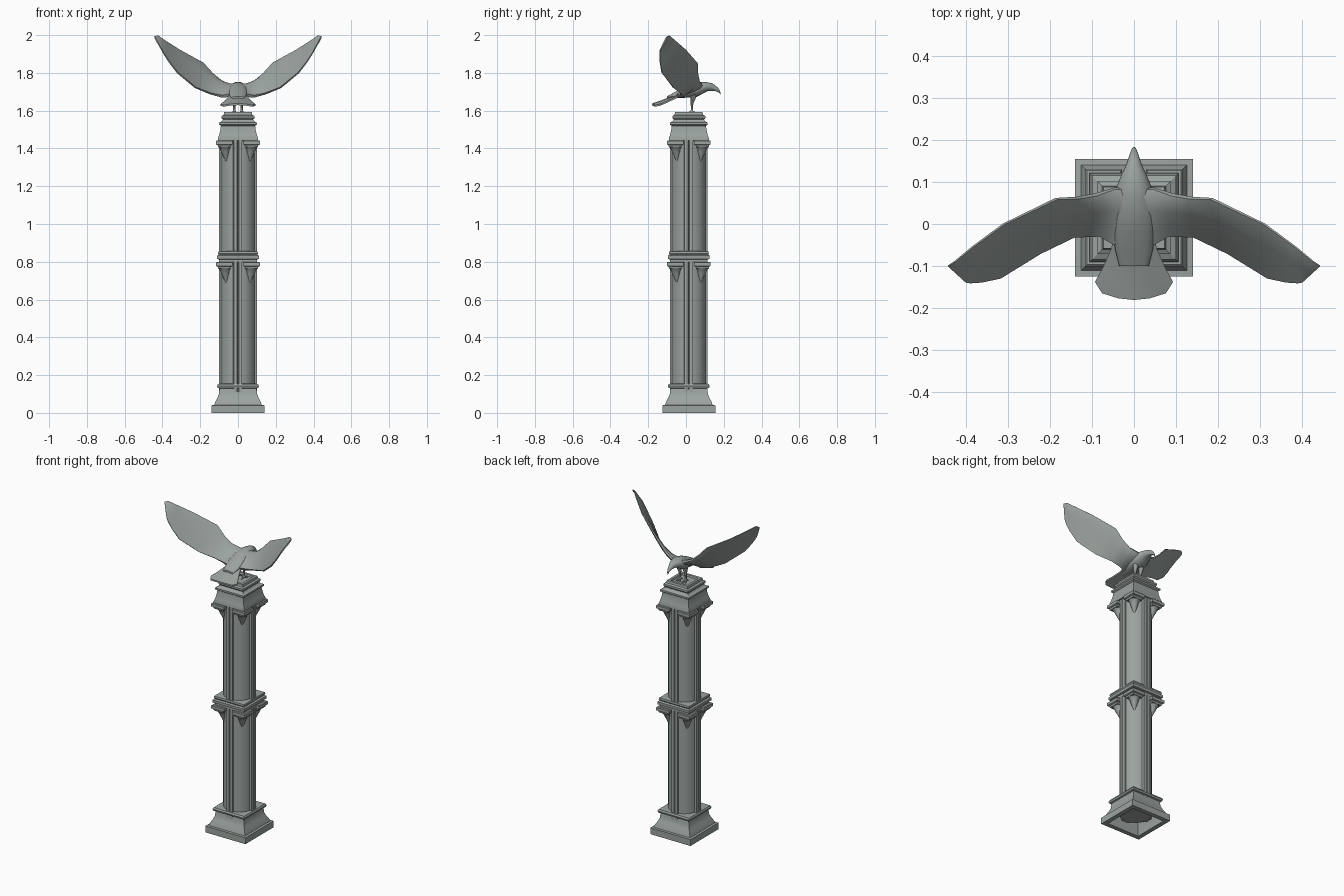
import bpy, bmesh, math
from mathutils import Vector

if "Cube" in bpy.data.objects:
    bpy.data.objects.remove(bpy.data.objects["Cube"])

CY = 0.015  # pillar centre in y
stone = bpy.data.materials.new("grey_green_stone")
stone.diffuse_color = (0.33, 0.37, 0.35, 1)
stone.use_nodes = True
stone.node_tree.nodes["Principled BSDF"].inputs["Base Color"].default_value = stone.diffuse_color


def finish(name, bm, angle=35):
    bmesh.ops.remove_doubles(bm, verts=bm.verts, dist=1e-5)
    bmesh.ops.recalc_face_normals(bm, faces=bm.faces)
    me = bpy.data.meshes.new(name)
    bm.to_mesh(me)
    bm.free()
    ob = bpy.data.objects.new(name, me)
    bpy.context.collection.objects.link(ob)
    me.materials.append(stone)
    bpy.ops.object.select_all(action='DESELECT')
    ob.select_set(True)
    bpy.context.view_layer.objects.active = ob
    bpy.ops.object.shade_smooth_by_angle(angle=math.radians(angle))
    return ob


def loft(bm, rings, cap_start=True, cap_end=True):
    """Skin a list of closed rings of points."""
    vr = [[bm.verts.new(p) for p in r] for r in rings]
    n = len(vr[0])
    for a, b in zip(vr, vr[1:]):
        for i in range(n):
            bm.faces.new((a[i], a[(i + 1) % n], b[(i + 1) % n], b[i]))
    if cap_start:
        bm.faces.new(vr[0])
    if cap_end:
        bm.faces.new(vr[-1])


def square(h, z, cx=0, cy=CY):
    return [(cx + sx * h, cy + sy * h, z) for sx, sy in ((-1, -1), (1, -1), (1, 1), (-1, 1))]


def ellipse(c, u, v, n=12):
    return [c + u * math.cos(2 * math.pi * i / n) + v * math.sin(2 * math.pi * i / n) for i in range(n)]


def moulding(name, profile, cap_start=True):
    bm = bmesh.new()
    loft(bm, [square(h, z) for h, z in profile], cap_start)
    return finish(name, bm, 20)


# Square mouldings: hollow base, middle band, capital with recessed top
moulding("base", [(.095, .13), (.098, .09), (.112, .03), (.112, 0), (.14, 0), (.14, .04),
                  (.126, .042), (.12, .06), (.108, .082), (.101, .10), (.098, .13), (.108, .133),
                  (.111, .143), (.106, .153), (.09, .155)], False)
moulding("middle_band", [(.10, .798), (.10, .812), (.11, .815), (.111, .832), (.102, .838),
                         (.106, .845), (.104, .855), (.09, .858)])
moulding("capital", [(.095, 1.44), (.106, 1.442), (.106, 1.453), (.10, 1.47), (.093, 1.50),
                     (.091, 1.52), (.10, 1.526), (.10, 1.537), (.087, 1.543), (.08, 1.552),
                     (.087, 1.56), (.087, 1.572), (.076, 1.578), (.073, 1.592), (.058, 1.592),
                     (.055, 1.582)])


# Shafts: round core with a grooved pilaster on each face
def shaft(name, z0, z1):
    outline = []
    for k in range(4):
        q = math.pi / 2 * k
        pts = [(.100, -.022), (.100, -.004), (.094, 0), (.100, .004), (.100, .022)]
        pts += [(.092 * math.cos(math.radians(a)), .092 * math.sin(math.radians(a)))
                for a in range(14, 77, 6)]
        outline += [(x * math.cos(q) - y * math.sin(q), x * math.sin(q) + y * math.cos(q) + CY)
                    for x, y in pts]
    bm = bmesh.new()
    loft(bm, [[(x, y, z) for x, y in outline] for z in (z0, z1)])
    finish(name, bm, 30)


shaft("lower_shaft", .05, .80)
shaft("upper_shaft", .85, 1.445)


# Corner corbels: pointed drop under a square block
def corbels(name, top):
    bm = bmesh.new()
    for sx in (-1, 1):
        for sy in (-1, 1):
            drop = []
            for d, r, dz in ((.062, .004, -.112), (.064, .014, -.085), (.067, .022, -.062),
                             (.069, .027, -.045), (.070, .034, -.036)):
                c = Vector((sx * d, CY + sy * d, top + dz))
                drop.append(ellipse(c, Vector((r, 0, 0)), Vector((0, r, 0))))
            loft(bm, drop)
            loft(bm, [square(h, top + dz, sx * .072, CY + sy * .072) for h, dz in
                      ((.033, -.036), (.036, -.026), (.044, -.022), (.044, -.004), (.040, 0))])
    finish(name, bm)


corbels("lower_corbels", .80)
corbels("upper_corbels", 1.443)

# Bird body, head and hooked beak: (y, z, half width, half height)
bm = bmesh.new()
body = [(-.10, 1.668, .035, .008), (-.06, 1.682, .045, .016), (-.02, 1.694, .05, .026),
        (.02, 1.704, .053, .035), (.06, 1.712, .049, .038), (.09, 1.722, .041, .031),
        (.115, 1.727, .031, .023), (.138, 1.725, .020, .020), (.155, 1.719, .014, .015),
        (.170, 1.709, .009, .011), (.180, 1.697, .005, .008), (.183, 1.685, .002, .003)]
loft(bm, [ellipse(Vector((0, y, z)), Vector((w, 0, 0)), Vector((0, 0, h)), 16) for y, z, w, h in body])
finish("bird_body", bm, 60)

# Wings: leading and trailing edge points with thickness, mirrored
wing = [((.0, .085, 1.735), (.0, -.055, 1.685), .018),
        ((.045, .085, 1.738), (.05, -.045, 1.680), .017),
        ((.09, .07, 1.758), (.085, -.025, 1.676), .015),
        ((.135, .062, 1.797), (.145, -.028, 1.690), .012),
        ((.185, .060, 1.853), (.225, -.068, 1.722), .009),
        ((.31, .0, 1.922), (.32, -.128, 1.80), .007),
        ((.385, -.055, 1.970), (.365, -.138, 1.858), .006),
        ((.425, -.088, 1.998), (.392, -.140, 1.900), .005),
        ((.443, -.10, 1.992), (.402, -.138, 1.918), .005)]
for side, sx in (("left", -1), ("right", 1)):
    bm = bmesh.new()
    rings = []
    for i, (le, te, t) in enumerate(wing):
        a, b = Vector(le), Vector(te)
        nxt, prv = wing[min(i + 1, len(wing) - 1)], wing[max(i - 1, 0)]
        span = (Vector(nxt[0]) + Vector(nxt[1]) - Vector(prv[0]) - Vector(prv[1]))
        n = span.cross(a - b).normalized()
        shape = ((0, .35), (.12, .9), (.35, 1), (.7, .75), (1, .55))
        up = [a.lerp(b, s) + n * t * h for s, h in shape]
        low = [a.lerp(b, s) - n * t * h for s, h in reversed(shape)]
        rings.append([Vector((p.x * sx, p.y, p.z)) for p in up + low])
    loft(bm, rings)
    finish(side + "_wing", bm, 50)

# Tail fan: arched, thin, with a rounded end
bm = bmesh.new()
rings = []
for w, y_mid, y_edge, z, arch in ((.045, -.02, -.02, 1.694, .006), (.055, -.07, -.06, 1.674, .008),
                                  (.075, -.12, -.105, 1.655, .010), (.093, -.160, -.138, 1.641, .010),
                                  (.076, -.181, -.165, 1.634, .008)):
    us = [-1, -.5, 0, .5, 1]
    top = [Vector((u * w, y_mid + (y_edge - y_mid) * u * u, z + .004 - arch * u * u)) for u in us]
    rings.append(top + [p - Vector((0, 0, .009)) for p in reversed(top)])
loft(bm, rings)
finish("tail", bm, 40)

# Legs with feathered thighs, and feet with toes
for side, sx in (("left", -1), ("right", 1)):
    bm = bmesh.new()
    leg = ((.040, 1.690, .018), (.037, 1.665, .015), (.033, 1.645, .009), (.031, 1.625, .006),
           (.031, 1.605, .006), (.031, 1.594, .009))
    loft(bm, [ellipse(Vector((sx * .02, y, z)), Vector((r, 0, 0)), Vector((0, r, 0)), 10) for y, z, r in leg])
    for ang in (55, 90, 125, 270):
        d = Vector((math.cos(math.radians(ang)), math.sin(math.radians(ang)), 0))
        s = Vector((-d.y, d.x, 0))
        c = Vector((sx * .02, .031, 1.594))
        loft(bm, [ellipse(c + d * l - Vector((0, 0, drop)), s * r, Vector((0, 0, r)), 6)
                  for l, drop, r in ((0, 0, .005), (.014, .002, .004), (.024, .008, .0015))])
    finish(side + "_leg", bm)
